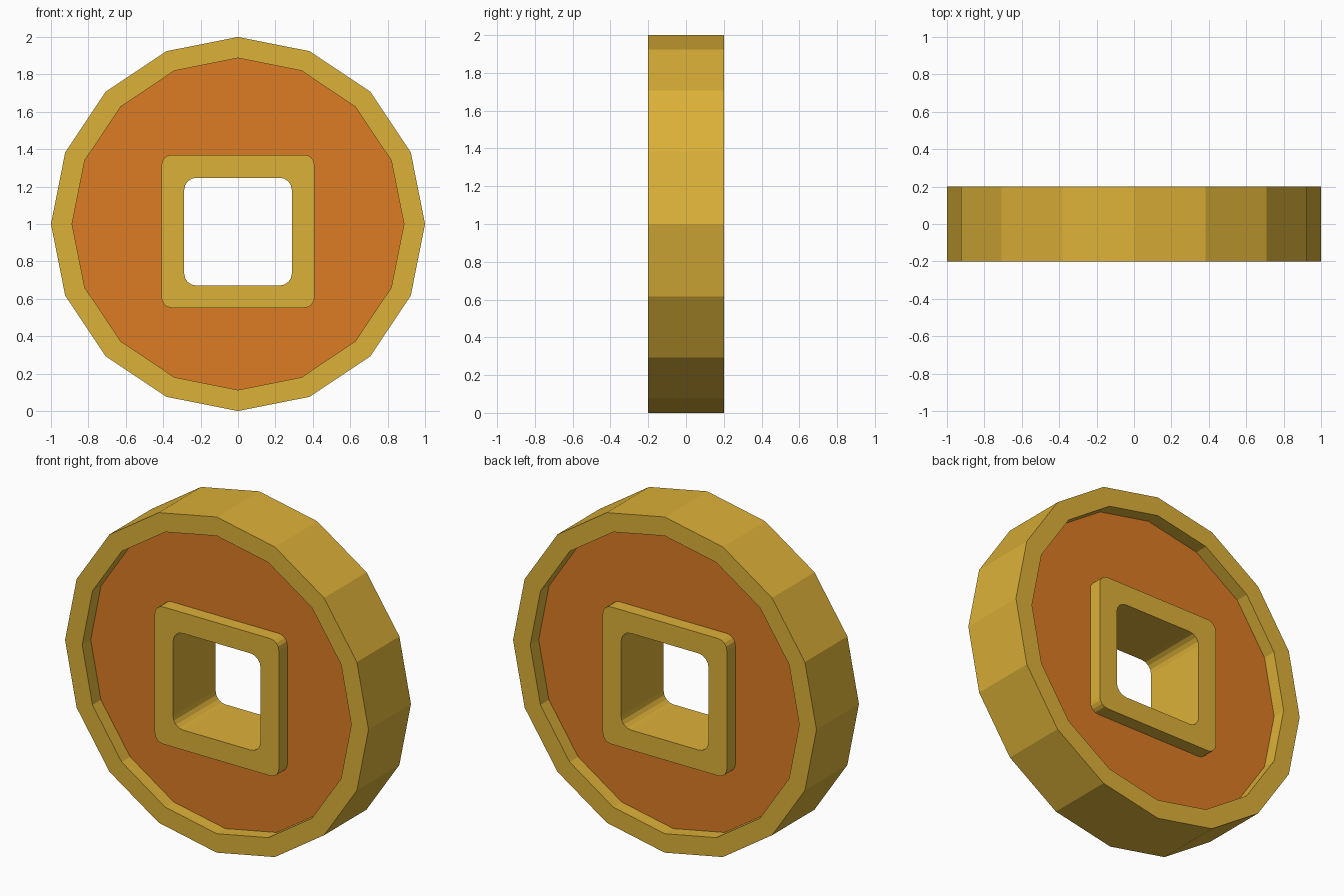
import bpy, bmesh
from math import pi, cos, sin

if "Cube" in bpy.data.objects:
    bpy.data.objects.remove(bpy.data.objects["Cube"])

HALF = 0.2        # half thickness of the coin
RECESS = 0.08     # depth of the sunken face


def material(name, color):
    m = bpy.data.materials.new(name)
    m.diffuse_color = color
    m.use_nodes = True
    m.node_tree.nodes["Principled BSDF"].inputs["Base Color"].default_value = m.diffuse_color
    return m


def polygon(radius, cz=1.0, sides=16):
    return [(radius * cos(2 * pi * i / sides), cz + radius * sin(2 * pi * i / sides))
            for i in range(sides)]


def rounded_square(half, r, cz, steps=4):
    pts = []
    for k, (sx, sz) in enumerate([(1, 1), (-1, 1), (-1, -1), (1, -1)]):
        for i in range(steps + 1):
            a = (k + i / steps) * pi / 2
            pts.append((sx * (half - r) + r * cos(a), cz + sz * (half - r) + r * sin(a)))
    return pts


def pierced_plate(name, outer, inner, half, mat):
    """Extrude an outline with a hole along y, centred on y = 0."""
    bm = bmesh.new()
    edges = []
    for loop in (outer, inner):
        vs = [bm.verts.new((x, -half, z)) for x, z in loop]
        edges += [bm.edges.new((vs[i - 1], vs[i])) for i in range(len(vs))]
    bmesh.ops.triangle_fill(bm, edges=edges, use_beauty=True, use_dissolve=False)
    geom = bmesh.ops.extrude_face_region(bm, geom=bm.faces[:], use_keep_orig=True)["geom"]
    bmesh.ops.translate(bm, vec=(0, 2 * half, 0),
                        verts=[g for g in geom if isinstance(g, bmesh.types.BMVert)])
    bmesh.ops.recalc_face_normals(bm, faces=bm.faces[:])
    me = bpy.data.meshes.new(name)
    bm.to_mesh(me)
    bm.free()
    me.materials.append(mat)
    ob = bpy.data.objects.new(name, me)
    bpy.context.collection.objects.link(ob)
    return ob


gold = material("gold", (0.72, 0.44, 0.04, 1))
orange = material("orange", (0.72, 0.20, 0.018, 1))

# Outer rim
pierced_plate("coin_rim", polygon(1.0), polygon(0.887), HALF, gold)
# Sunken face on both sides
pierced_plate("coin_face", polygon(0.89), rounded_square(0.405, 0.055, 0.961),
              HALF - RECESS, orange)
# Raised frame around the square hole
pierced_plate("hole_frame", rounded_square(0.409, 0.055, 0.961),
              rounded_square(0.288, 0.065, 0.959), HALF, gold)
